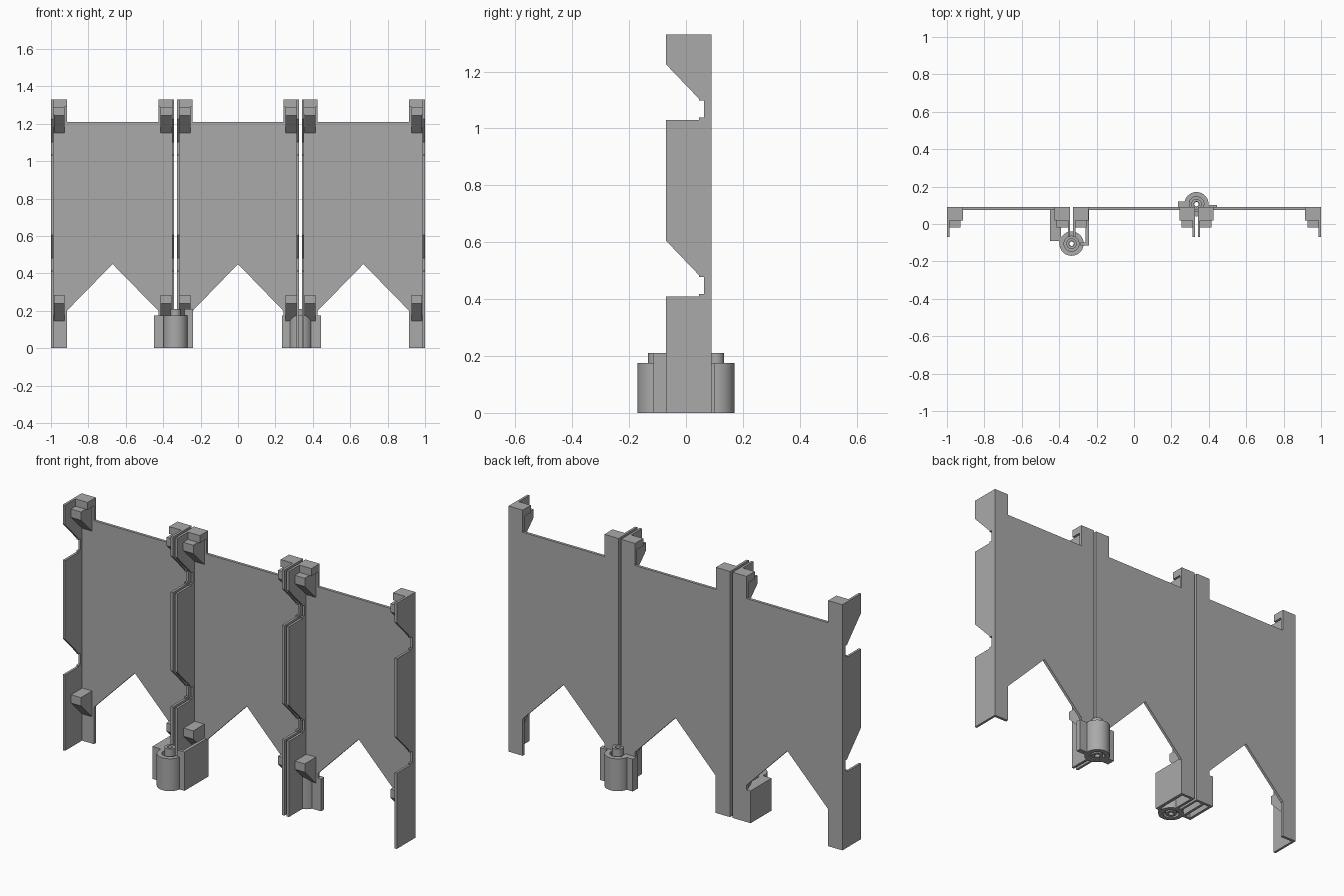
import bpy, bmesh, math
from mathutils import Vector

if "Cube" in bpy.data.objects:
    bpy.data.objects.remove(bpy.data.objects["Cube"], do_unlink=True)

grey = bpy.data.materials.new("plain_grey")
grey.use_nodes = True
GREY = (0.4, 0.4, 0.4, 1)
grey.diffuse_color = GREY
grey.node_tree.nodes["Principled BSDF"].inputs["Base Color"].default_value = GREY


def finish(name, bm):
    bmesh.ops.recalc_face_normals(bm, faces=bm.faces)
    mesh = bpy.data.meshes.new(name)
    bm.to_mesh(mesh)
    bm.free()
    mesh.materials.append(grey)
    ob = bpy.data.objects.new(name, mesh)
    bpy.context.collection.objects.link(ob)
    return ob


def prism(name, points, axis, lo, hi):
    """Extrude an outline along x (points are y,z) or y (points are x,z)."""
    place = (lambda p: (lo, p[0], p[1])) if axis == "x" else (lambda p: (p[0], lo, p[1]))
    bm = bmesh.new()
    face = bm.faces.new([bm.verts.new(place(p)) for p in points])
    made = bmesh.ops.extrude_face_region(bm, geom=[face])["geom"]
    step = Vector((hi - lo, 0, 0)) if axis == "x" else Vector((0, hi - lo, 0))
    bmesh.ops.translate(bm, vec=step, verts=[v for v in made if isinstance(v, bmesh.types.BMVert)])
    return finish(name, bm)


def box(name, x, y, z):
    return prism(name, [(x[0], z[0]), (x[1], z[0]), (x[1], z[1]), (x[0], z[1])], "y", *y)


def lathe(name, profile, cx, cy):
    """Spin a closed radius/height outline about a vertical axis."""
    bm = bmesh.new()
    verts = [bm.verts.new((cx + r, cy, z)) for r, z in profile]
    edges = [bm.edges.new((verts[i], verts[(i + 1) % len(verts)])) for i in range(len(verts))]
    bmesh.ops.spin(bm, geom=verts + edges, cent=(cx, cy, 0), axis=(0, 0, 1),
                   angle=2 * math.pi, steps=40, use_duplicate=False)
    bmesh.ops.remove_doubles(bm, verts=bm.verts, dist=0.0001)
    ob = finish(name, bm)
    bpy.ops.object.select_all(action="DESELECT")
    ob.select_set(True)
    bpy.context.view_layer.objects.active = ob
    bpy.ops.object.shade_smooth_by_angle(angle=math.radians(35))


FRONT, BACK, SKIN = -0.07, 0.09, 0.075
TOP, WALL = 1.33, 0.013

# Side flange outline with two angled notches
flange = [(BACK, 0), (BACK, TOP), (FRONT, TOP), (FRONT, 1.225)]
for low in (1.03, 0.41):
    flange += [(0.045, low + 0.075), (0.045, low + 0.068), (0.063, low + 0.068),
               (0.063, low + 0.008), (0.045, low + 0.008), (0.045, low), (FRONT, low)]
    if low > 1:
        flange.append((FRONT, 0.605))
flange.append((FRONT, 0))

# Three panels, each with mirrored flanges and clips
panels = (("right", -1.0, -0.341), ("middle", -0.327, 0.327), ("left", 0.341, 1.0))
for label, x0, x1 in panels:
    mid, post = (x0 + x1) / 2, 0.085
    a, b = x0 + post, x1 - post
    outline = [(x0, 0), (a, 0), (a, 0.2), (mid, 0.45), (b, 0.2), (b, 0), (x1, 0),
               (x1, TOP), (b, TOP), (b, 1.21), (a, 1.21), (a, TOP), (x0, TOP)]
    prism(label + "_panel", outline, "y", SKIN, BACK)
    for side, edge, d in (("right", x0, 1), ("left", x1, -1)):
        name = f"{label}_panel_{side}"
        span = lambda p, q: sorted((edge + d * p, edge + d * q))
        prism(name + "_flange", flange, "x", *span(0, WALL))
        # top cap and hook with sloping underside
        box(name + "_cap", span(0, post), (0.02, BACK), (1.29, TOP))
        for part, z in (("upper", 1.29), ("lower", 0.285)):
            hook = [(0.08, z), (-0.02, z), (-0.02, z - 0.045), (0.08, z - 0.145)]
            prism(f"{name}_{part}_hook", hook, "x", *span(0.015, 0.073))
        # narrow bridge joining the top hook to the flange
        box(name + "_bridge", span(0, 0.02), (-0.02, BACK), (1.25, 1.29))

# Front and back hinge barrels with pins
for label, cx, cy in (("front", -0.334, -0.105), ("back", 0.334, 0.106)):
    lathe(label + "_hinge_barrel", [(0.04, 0), (0.065, 0), (0.065, 0.175), (0.04, 0.175)], cx, cy)
    lathe(label + "_hinge_pin", [(0.014, 0), (0.028, 0), (0.028, 0.21), (0.014, 0.21)], cx, cy)
    lathe(label + "_hinge_core", [(0.012, 0.02), (0.042, 0.02), (0.042, 0.15), (0.012, 0.15)], cx, cy)

# Front hinge housing: hollow box on one side, tall arm on the other
H = 0.175
box("front_housing_side", (-0.45, -0.435), (-0.09, BACK), (0, H))
box("front_housing_face", (-0.45, -0.38), (-0.09, -0.075), (0, H))
box("front_housing_inner", (-0.405, -0.39), (-0.09, 0.08), (0, H))
box("front_housing_lid", (-0.45, -0.39), (-0.09, 0.08), (H - 0.02, H))
box("front_housing_back", (-0.45, -0.41), (SKIN, BACK), (0, H))
box("front_arm_side", (-0.258, -0.24), (-0.115, BACK), (0, 0.21))
box("front_arm_face", (-0.285, -0.24), (-0.115, -0.1), (0, 0.21))
box("front_arm_back", (-0.25, -0.24), (SKIN, BACK), (0, 0.21))

# Back hinge wings
box("back_wing_right", (0.235, 0.3), (SKIN, 0.12), (0, H))
box("back_wing_left", (0.37, 0.445), (SKIN, 0.102), (0, H))
